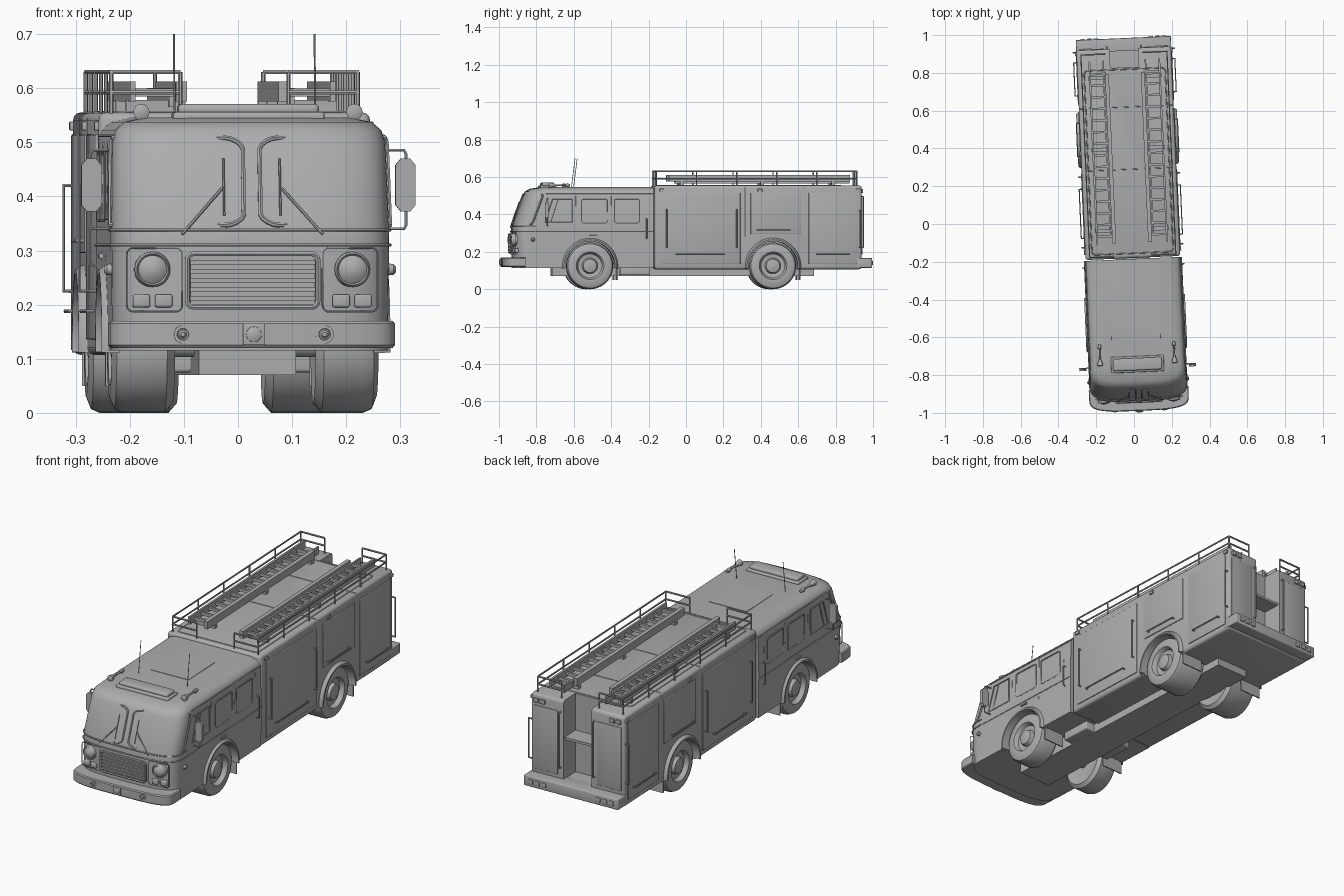
import bpy, bmesh, math
from math import sin, cos, pi
from mathutils import Vector, Matrix

if "Cube" in bpy.data.objects:
    bpy.data.objects.remove(bpy.data.objects["Cube"], do_unlink=True)

paint = bpy.data.materials.new("plain_grey")
paint.use_nodes = True
GREY = (0.42, 0.42, 0.42, 1)
paint.diffuse_color = GREY
paint.node_tree.nodes["Principled BSDF"].inputs["Base Color"].default_value = GREY
parts = []
SIDES = (("left", 1), ("right", -1))


def add(name, mesh):
    ob = bpy.data.objects.new(name, mesh)
    bpy.context.scene.collection.objects.link(ob)
    mesh.materials.clear()
    mesh.materials.append(paint)
    parts.append(ob)
    return ob


def finish(name, bm):
    bmesh.ops.recalc_face_normals(bm, faces=bm.faces)
    me = bpy.data.meshes.new(name)
    bm.to_mesh(me)
    bm.free()
    return add(name, me)


def box(name, x, y, z, bevel=0.0):
    """Box from (min, max) ranges."""
    bm = bmesh.new()
    bmesh.ops.create_cube(bm, size=1)
    for v in bm.verts:
        v.co = Vector([(a + b) / 2 + c * abs(b - a) for (a, b), c in zip((x, y, z), v.co)])
    if bevel:
        bmesh.ops.bevel(bm, geom=bm.edges[:], offset=bevel, segments=3, profile=0.5, affect='EDGES')
    return finish(name, bm)


def loft(name, rings):
    """Skin closed rings and cap both ends."""
    bm = bmesh.new()
    vs = [[bm.verts.new(p) for p in r] for r in rings]
    n = len(vs[0])
    for a, b in zip(vs, vs[1:]):
        for i in range(n):
            j = (i + 1) % n
            bm.faces.new((a[i], a[j], b[j], b[i]))
    bm.faces.new(vs[0])
    bm.faces.new(vs[-1])
    return finish(name, bm)


def lathe(name, centre, axis, profile, seg=32):
    """Turn (distance, radius) points around an axis direction."""
    q = Vector((0, 0, 1)).rotation_difference(Vector(axis))
    rings = []
    for d, r in profile:
        ring = [Vector((r * cos(2 * pi * i / seg), r * sin(2 * pi * i / seg), d)) for i in range(seg)]
        rings.append([Vector(centre) + q @ p for p in ring])
    return loft(name, rings)


def tube(name, pts, r=0.004, cyclic=False):
    cu = bpy.data.curves.new(name, 'CURVE')
    cu.dimensions = '3D'
    cu.bevel_depth, cu.bevel_resolution, cu.use_fill_caps = r, 1, True
    sp = cu.splines.new('POLY')
    sp.points.add(len(pts) - 1)
    for p, c in zip(sp.points, pts):
        p.co = (*c, 1)
    sp.use_cyclic_u = cyclic
    tmp = bpy.data.objects.new(name + "_path", cu)
    me = bpy.data.meshes.new_from_object(tmp)
    bpy.data.objects.remove(tmp)
    return add(name, me)


def rounded(u0, u1, v0, v1, ru, rv, steps=5):
    pts = []
    for k, (u, v) in enumerate(((u1 - ru, v1 - rv), (u0 + ru, v1 - rv), (u0 + ru, v0 + rv), (u1 - ru, v0 + rv))):
        for i in range(steps):
            a = pi / 2 * (k + i / (steps - 1))
            pts.append((u + ru * cos(a), v + rv * sin(a)))
    return pts


def cut(ob, cutters):
    for c in cutters:
        c.hide_render = True
        m = ob.modifiers.new("cut", 'BOOLEAN')
        m.operation, m.object = 'DIFFERENCE', c
        bpy.context.view_layer.objects.active = ob
        bpy.ops.object.modifier_apply(modifier=m.name)
        parts.remove(c)
        bpy.data.objects.remove(c, do_unlink=True)


# Cab: bowed plan outline stacked along height (z, front y, half width)
LEVELS = [(0.115, -0.93, 0.255), (0.31, -0.935, 0.257), (0.345, -0.93, 0.257), (0.50, -0.872, 0.253),
          (0.522, -0.86, 0.246), (0.537, -0.835, 0.23), (0.546, -0.78, 0.19)]
CAB_BACK, BOW = -0.185, 0.12


def nose(t, hw, front, depth, z):
    c, s = cos(t), max(sin(t), 0)
    return (hw * math.copysign(abs(c) ** 0.55, c), front + depth - depth * s ** 0.55, z)


def outline(z, front, hw, depth, back):
    return [nose(pi * i / 32, hw, front, depth, z) for i in range(33)] + [(-hw, back, z), (hw, back, z)]


def skin(t, z, off=0.002):
    """Point on the front of the cab."""
    for (z0, f0, h0), (z1, f1, h1) in zip(LEVELS, LEVELS[1:]):
        if z <= z1:
            k = (z - z0) / (z1 - z0)
            return nose(t, h0 + (h1 - h0) * k + off, f0 + (f1 - f0) * k - off, BOW, z)


def wells(y):
    return [lathe("well_cutter", (s * 0.09, y, 0.125), (s, 0, 0), [(0, 0.134), (0.25, 0.134)]) for _, s in SIDES]


FRONT_AXLE, REAR_AXLE = -0.524, 0.455
cab = loft("cab", [outline(z, f, h, BOW, CAB_BACK) for z, f, h in LEVELS])
cut(cab, wells(FRONT_AXLE))
loft("bumper", [outline(z, -0.99 + i, 0.264 - i, 0.075, -0.87)
                for z, i in ((0.12, 0.004), (0.125, 0), (0.165, 0), (0.17, 0.004))])
for z in (0.31, 0.338):
    tube("belt_trim", [skin(pi * i / 32, z) for i in range(33)], 0.003)
for n, s in SIDES:
    tube(n + "_side_trim", [(s * 0.257, -0.81, 0.31), (s * 0.257, CAB_BACK, 0.31)], 0.003)
box("roof_hatch", (-0.1, 0.1), (-0.55, -0.33), (0.54, 0.548))
box("light_bar_base", (-0.14, 0.14), (-0.785, -0.70), (0.535, 0.556), 0.006)
box("light_bar", (-0.13, 0.13), (-0.775, -0.71), (0.55, 0.571), 0.008)

# Grille
box("grille_panel", (-0.115, 0.115), (-0.94, -0.90), (0.2, 0.29))
tube("grille_frame", [(x, -0.942, z) for x, z in rounded(-0.121, 0.121, 0.195, 0.294, 0.012, 0.012)], 0.005, True)
for i in range(5):
    z = 0.212 + i * 0.0165
    box("grille_slat", (-0.116, 0.116), (-0.948, -0.93), (z - 0.004, z + 0.004))
box("centre_light_plate", (-0.02, 0.02), (-0.996, -0.98), (0.125, 0.165), 0.002)
lathe("centre_light", (0, -0.992, 0.145), (0, -1, 0), [(0, 0.016), (0.005, 0.014), (0.008, 0.006)], 20)

for n, s in SIDES:
    # Windscreen and wiper
    pane = rounded(0.05, pi / 2 - 0.006, 0.347, 0.508, 0.04, 0.02)
    tube(n + "_windscreen_frame", [skin(t if s > 0 else pi - t, z) for t, z in pane], 0.0045, True)
    tube(n + "_wiper", [(s * 0.13, -0.935, 0.33), (s * 0.055, -0.91, 0.415)], 0.0028)
    tube(n + "_wiper_blade", [(s * 0.052, -0.928, 0.365), (s * 0.052, -0.89, 0.47)], 0.002)
    # Lamps
    lathe(n + "_headlight", (s * 0.185, -0.90, 0.265), (0, -1, 0),
          [(0, 0.033), (0.035, 0.033), (0.042, 0.029), (0.038, 0.026), (0.046, 0.015), (0.048, 0.002)])
    tube(n + "_lamp_panel", [(s * x, -0.921 if x > 0.2 else -0.932, z) for x, z in
                             rounded(0.13, 0.232, 0.187, 0.305, 0.012, 0.012)], 0.002, True)
    for x, y in ((0.164, -0.936), (0.205, -0.93)):
        box(n + "_signal_lamp", (s * x - 0.016, s * x + 0.016), (y, -0.89), (0.195, 0.219), 0.004)
    lathe(n + "_fog_light", (s * 0.131, -0.975, 0.145), (0, -1, 0),
          [(0, 0.017), (0.016, 0.017), (0.016, 0.011), (0.011, 0.009), (0.018, 0.004)], 20)
    lathe(n + "_marker_lamp", (s * 0.245, -0.83, 0.265), (s, 0, 0), [(0, 0.012), (0.02, 0.01), (0.025, 0.005)], 12)
    # Cab windows, doors and handles
    for y0, y1 in ((-0.57, -0.43), (-0.395, -0.26)):
        tube(n + "_cab_window", [(s * 0.256, y, z) for y, z in rounded(y0, y1, 0.355, 0.483, 0.012, 0.012)], 0.003, True)
    tube(n + "_front_window", [(s * 0.256, y, z) for y, z in
                               ((-0.765, 0.358), (-0.62, 0.358), (-0.62, 0.483), (-0.725, 0.483))], 0.003, True)
    tube(n + "_window_post", [(s * 0.256, -0.735, 0.358), (s * 0.256, -0.695, 0.483)], 0.003)
    for y in (-0.6, -0.41, -0.235):
        tube(n + "_door_seam", [(s * 0.256, y, 0.28), (s * 0.253, y, 0.5)], 0.0015)
    tube(n + "_roof_gutter", [(s * 0.25, -0.76, 0.512), (s * 0.25, CAB_BACK, 0.512)], 0.003)
    tube(n + "_door_handle", [(s * 0.262, -0.53, 0.29), (s * 0.262, -0.49, 0.29)], 0.005)
    tube(n + "_cab_grab_rail", [(s * 0.255, -0.222, 0.27), (s * 0.27, -0.222, 0.275),
                                (s * 0.27, -0.222, 0.375), (s * 0.255, -0.222, 0.38)], 0.003)
    # Mirror, horn and antenna
    tube(n + "_mirror_arm", [(s * 0.25, -0.75, 0.485), (s * 0.288, -0.755, 0.485), (s * 0.292, -0.755, 0.478),
                             (s * 0.292, -0.755, 0.347), (s * 0.288, -0.755, 0.34), (s * 0.25, -0.75, 0.34)], 0.003)
    rim = rounded(0.272, 0.309, 0.372, 0.47, 0.01, 0.012, 2)
    loft(n + "_mirror", [[(s * x, y, z) for x, z in rim] for y in (-0.767, -0.75)])
    lathe(n + "_horn", (s * 0.197, -0.745, 0.556), (0, 1, 0),
          [(0, 0.008), (0.003, 0.015), (0.018, 0.013), (0.035, 0.005), (0.09, 0.004), (0.095, 0.01), (0.115, 0.007)], 16)
    for y in (-0.715, -0.645):
        tube(n + "_horn_stand", [(s * 0.197, y, 0.53), (s * 0.197, y, 0.556)], 0.004)
    tube(n + "_antenna", [(s * 0.13, -0.608, 0.54), (s * 0.13, -0.588, 0.70)], 0.0018)

# Rear body with wheel wells and stepped rear entry
body = box("rear_body", (-0.251, 0.251), (-0.18, 0.93), (0.107, 0.555), 0.014)
cut(body, wells(REAR_AXLE) + [box("entry_cutter", (-0.075, 0.075), (0.83, 1.1), (0.165, 0.7))])
box("entry_shelf", (-0.076, 0.076), (0.825, 0.92), (0.36, 0.372))
box("tail_step", (-0.252, 0.252), (0.9, 0.985), (0.115, 0.167), 0.004)
for y in (0.29, 0.62):
    tube("roof_seam", [(-0.245, y, 0.555), (0.245, y, 0.555)], 0.002)
tube("roof_edge_trim", [(x, y, 0.555) for x, y in rounded(-0.215, 0.215, -0.155, 0.82, 0.02, 0.02)], 0.003, True)

for n, s in SIDES:
    # Lockers with their pull bars
    for y0, y1, z0 in ((-0.14, 0.28, 0.135), (0.335, 0.605, 0.295), (0.645, 0.905, 0.135)):
        box(n + "_locker_door", (s * 0.245, s * 0.255), (y0, y1), (z0, 0.515), 0.003)
    for y in (0.305, 0.625):
        tube(n + "_body_seam", [(s * 0.25, y, 0.28), (s * 0.25, y, 0.545)], 0.002)
    bars = [((y0, z), (y1, z)) for y0, y1, z in ((-0.065, 0.195, 0.188), (0.37, 0.545, 0.318), (0.69, 0.865, 0.188))]
    bars += [((y, 0.225), (y, z)) for y, z in ((-0.115, 0.425), (0.26, 0.425), (0.92, 0.42))]
    for a, b in bars:
        tube(n + "_pull_bar", [(s * x, *p) for x, p in ((0.25, a), (0.268, a), (0.268, b), (0.25, b))], 0.004)
    for y in (-0.14, 0.385, 0.91):
        box(n + "_side_marker", (s * 0.245, s * 0.258), (y - 0.012, y + 0.012), (0.522, 0.538), 0.002)
    # Rear cabinet details
    tube(n + "_rear_grab_rail", [(s * 0.09, 0.925, 0.22), (s * 0.09, 0.945, 0.225), (s * 0.09, 0.945, 0.495),
                                 (s * 0.09, 0.925, 0.5)], 0.004)
    box(n + "_rear_door", (s * 0.105, s * 0.235), (0.92, 0.934), (0.185, 0.5), 0.003)
    for x in (0.185, 0.22):
        box(n + "_upper_tail_lamp", (s * (x - 0.013), s * (x + 0.013)), (0.92, 0.938), (0.515, 0.535), 0.002)
    for x in (0.145, 0.18, 0.215):
        box(n + "_tail_lamp", (s * (x - 0.012), s * (x + 0.012)), (0.97, 0.99), (0.13, 0.153), 0.002)
    # Roof railing
    for z in (0.592, 0.63):
        tube(n + "_roof_rail", [(s * 0.1, -0.168, z), (s * 0.228, -0.168, z), (s * 0.228, 0.905, z),
                                (s * 0.1, 0.905, z)], 0.0045)
    posts = [(0.228, -0.168 + i * 0.2146) for i in range(6)] + [(0.1, -0.168), (0.1, 0.905)]
    for x, y in posts:
        tube(n + "_rail_post", [(s * x, y, 0.55), (s * x, y, 0.63)], 0.004)
    # Stacked roof ladder
    for x0, x1, y0, y1, z0, z1 in ((0.085, 0.105, -0.1, 0.8, 0.575, 0.612), (0.18, 0.19, -0.1, 0.87, 0.575, 0.612),
                                   (0.108, 0.116, -0.06, 0.87, 0.565, 0.6)):
        box(n + "_ladder_rail", (s * x0, s * x1), (y0, y1), (z0, z1))
    for i in range(15):
        y = -0.06 + i * 0.0615
        box(n + "_ladder_rung", (s * 0.1, s * 0.185), (y - 0.006, y + 0.006), (0.585, 0.599))
    for y in (-0.03, 0.4, 0.78):
        box(n + "_ladder_rest", (s * 0.085, s * 0.195), (y - 0.01, y + 0.01), (0.55, 0.578))
    # Wheels, fenders and mud flaps
    for w, y, inner in (("front", FRONT_AXLE, 0.13), ("rear", REAR_AXLE, 0.08)):
        lathe(f"{n}_{w}_wheel", (0, y, 0.125), (s, 0, 0),
              [(inner + 0.01, 0.03), (inner + 0.01, 0.07), (inner, 0.108), (inner + 0.015, 0.125), (0.222, 0.125),
               (0.238, 0.118), (0.247, 0.095), (0.246, 0.074), (0.24, 0.07), (0.225, 0.064), (0.222, 0.042),
               (0.24, 0.036), (0.245, 0.015)], 40)
        arch = []
        for i in range(29):
            a = pi * (-0.03 + 1.06 * i / 28)
            arch.append([(s * x, y + r * cos(a), 0.125 + r * sin(a)) for x, r in
                         ((0.235, 0.152), (0.256, 0.148), (0.267, 0.14), (0.267, 0.132), (0.235, 0.131))])
        loft(f"{n}_{w}_fender", arch)
        box(f"{n}_{w}_mud_flap", (s * 0.13, s * 0.248), (y + 0.142, y + 0.148), (0.05, 0.14))

# Underside
box("chassis", (-0.09, 0.09), (-0.72, 0.68), (0.07, 0.125))
box("fuel_tank", (-0.14, 0.14), (-0.36, -0.2), (0.075, 0.12), 0.006)
for w, y in (("front", FRONT_AXLE), ("rear", REAR_AXLE)):
    lathe(w + "_axle", (-0.2, y, 0.125), (1, 0, 0), [(0, 0.022), (0.4, 0.022)], 16)

# Shade, then turn the whole truck slightly
turn = Matrix.Translation((-0.014, 0, 0)) @ Matrix.Rotation(math.radians(2.5), 4, 'Z')
bpy.ops.object.select_all(action='DESELECT')
for ob in parts:
    ob.select_set(True)
    ob.data.transform(turn)
bpy.context.view_layer.objects.active = cab
bpy.ops.object.shade_smooth_by_angle(angle=math.radians(35))
